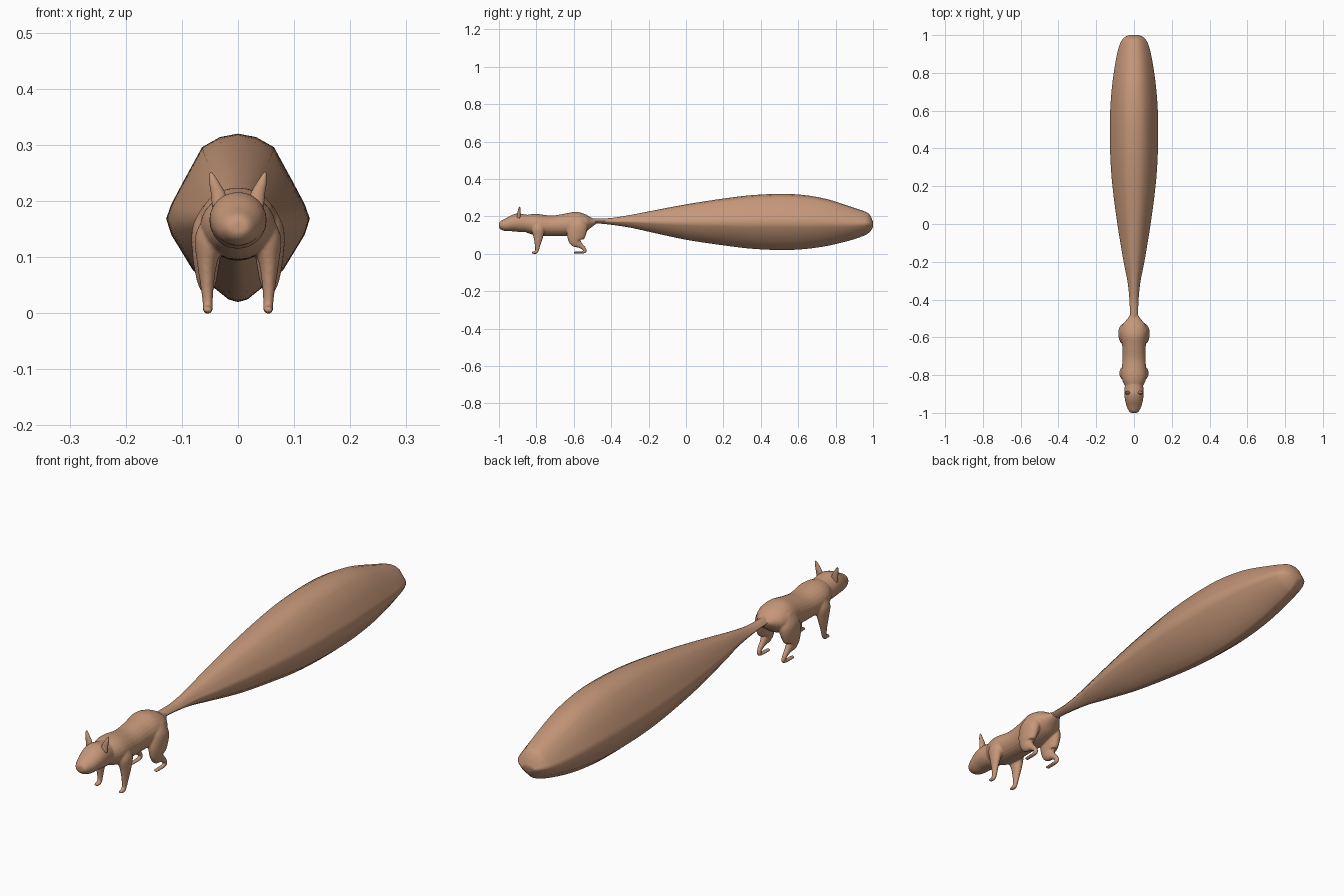
import bpy, bmesh, math
from mathutils import Vector

if "Cube" in bpy.data.objects:
    bpy.data.objects.remove(bpy.data.objects["Cube"])

fur = bpy.data.materials.new("tan fur")
fur.use_nodes = True
TAN = (0.56, 0.31, 0.19, 1)
fur.diffuse_color = TAN
fur.node_tree.nodes["Principled BSDF"].inputs["Base Color"].default_value = TAN

ROUND = [(math.sin(2 * math.pi * i / 24), math.cos(2 * math.pi * i / 24)) for i in range(24)]


def spline(rows, steps):
    """Catmull-Rom interpolation through rows of numbers."""
    out = []
    for i in range(len(rows) - 1):
        a, b, c, d = (rows[min(max(i + k, 0), len(rows) - 1)] for k in (-1, 0, 1, 2))
        for s in range(steps):
            t = s / steps
            out.append([q + 0.5 * t * (r - p + t * (2*p - 5*q + 4*r - s4 + t * (3*(q - r) + s4 - p)))
                        for p, q, r, s4 in zip(a, b, c, d)])
    return out + [list(rows[-1])]


def loft(name, rows, section=ROUND, upright=False, steps=5):
    """Skin rings along a path; each row is x, y, z, half width, half depth."""
    rings = spline(rows, steps)
    bm = bmesh.new()
    loops = []
    for i, (x, y, z, w, d) in enumerate(rings):
        tangent = Vector(rings[min(i + 1, len(rings) - 1)][:3]) - Vector(rings[max(i - 1, 0)][:3])
        tangent.x = 0
        normal = Vector((0, 0, 1)) if upright else Vector((1, 0, 0)).cross(tangent.normalized())
        loops.append([bm.verts.new(Vector((x + u * w, y, z)) + normal * v * d) for u, v in section])
    n = len(section)
    for a, b in zip(loops, loops[1:]):
        for k in range(n):
            bm.faces.new((a[k], a[(k + 1) % n], b[(k + 1) % n], b[k]))
    bm.faces.new(loops[0])
    bm.faces.new(loops[-1][::-1])
    bmesh.ops.recalc_face_normals(bm, faces=bm.faces)
    mesh = bpy.data.meshes.new(name)
    bm.to_mesh(mesh)
    bm.free()
    mesh.materials.append(fur)
    mesh.shade_smooth()
    ob = bpy.data.objects.new(name, mesh)
    bpy.context.collection.objects.link(ob)
    return ob


def profile(rows):
    """Turn y, top, bottom, half width into loft rows."""
    return [(0, y, (t + b) / 2, w, (t - b) / 2) for y, t, b, w in rows]


# Torso and head
torso = loft("body", profile([
    (-0.87, .190, .125, .030), (-0.85, .207, .112, .052), (-0.80, .213, .098, .067),
    (-0.72, .204, .094, .061), (-0.65, .214, .094, .062), (-0.59, .224, .098, .070),
    (-0.54, .212, .115, .064), (-0.505, .192, .142, .038), (-0.48, .186, .160, .020)]), upright=True)
head = loft("head", profile([
    (-1.0, .164, .142, .016), (-0.99, .176, .130, .027), (-0.965, .189, .121, .039),
    (-0.93, .208, .120, .048), (-0.90, .216, .117, .051), (-0.87, .212, .115, .050),
    (-0.83, .205, .120, .045)]), upright=True)

# Legs
parts = [torso, head]
for side in (-1, 1):
    parts.append(loft("front_leg", [
        (side * .044, -.790, .170, .018, .025), (side * .050, -.790, .135, .027, .036),
        (side * .055, -.790, .090, .018, .026), (side * .055, -.793, .050, .012, .016),
        (side * .054, -.797, .018, .009, .010), (side * .054, -.804, .008, .009, .009),
        (side * .054, -.824, .006, .008, .005)]))
    parts.append(loft("hind_leg", [
        (side * .045, -.565, .190, .018, .025), (side * .052, -.575, .150, .030, .050),
        (side * .056, -.588, .100, .025, .050), (side * .056, -.590, .066, .019, .034),
        (side * .055, -.567, .046, .012, .016), (side * .055, -.546, .028, .009, .010),
        (side * .054, -.540, .012, .008, .008), (side * .054, -.560, .007, .009, .006),
        (side * .054, -.600, .006, .009, .005)]))

# Blend the torso, head and legs into one skin
bpy.ops.object.select_all(action='DESELECT')
for ob in parts:
    ob.select_set(True)
bpy.context.view_layer.objects.active = torso
bpy.ops.object.join()
remesh = torso.modifiers.new("blend", 'REMESH')
remesh.mode = 'VOXEL'
remesh.voxel_size = 0.0035
remesh.use_smooth_shade = True
soften = torso.modifiers.new("soften", 'SMOOTH')
soften.factor = 0.5
soften.iterations = 5

# Ears
for side, label in ((1, "left"), (-1, "right")):
    loft(label + "_ear", [
        (side * .032, -.895, .190, .014, .010), (side * .035, -.893, .212, .013, .009),
        (side * .042, -.892, .232, .009, .007), (side * .047, -.890, .247, .004, .004),
        (side * .048, -.890, .252, .001, .001)])

# Tail, with a softly faceted section
half = [(0, 1), (.25, .96), (.5, .84), (.75, .45), (.93, .16), (1, -.01),
        (.93, -.20), (.63, -.62), (.35, -.82), (.13, -.97), (0, -1)]
section = half + [(-u, v) for u, v in half[-2:0:-1]]
loft("tail", profile([
    (-0.53, .188, .160, .022), (-0.48, .189, .162, .022), (-0.40, .191, .155, .024),
    (-0.30, .207, .140, .035), (-0.20, .226, .118, .055), (0.0, .264, .075, .088),
    (0.20, .295, .045, .114), (0.35, .313, .027, .125), (0.50, .320, .020, .128),
    (0.62, .315, .024, .125), (0.75, .293, .041, .114), (0.88, .252, .072, .094),
    (0.95, .228, .096, .076), (0.975, .216, .110, .063), (0.99, .195, .125, .048),
    (1.0, .170, .142, .028)]), section, upright=True)
